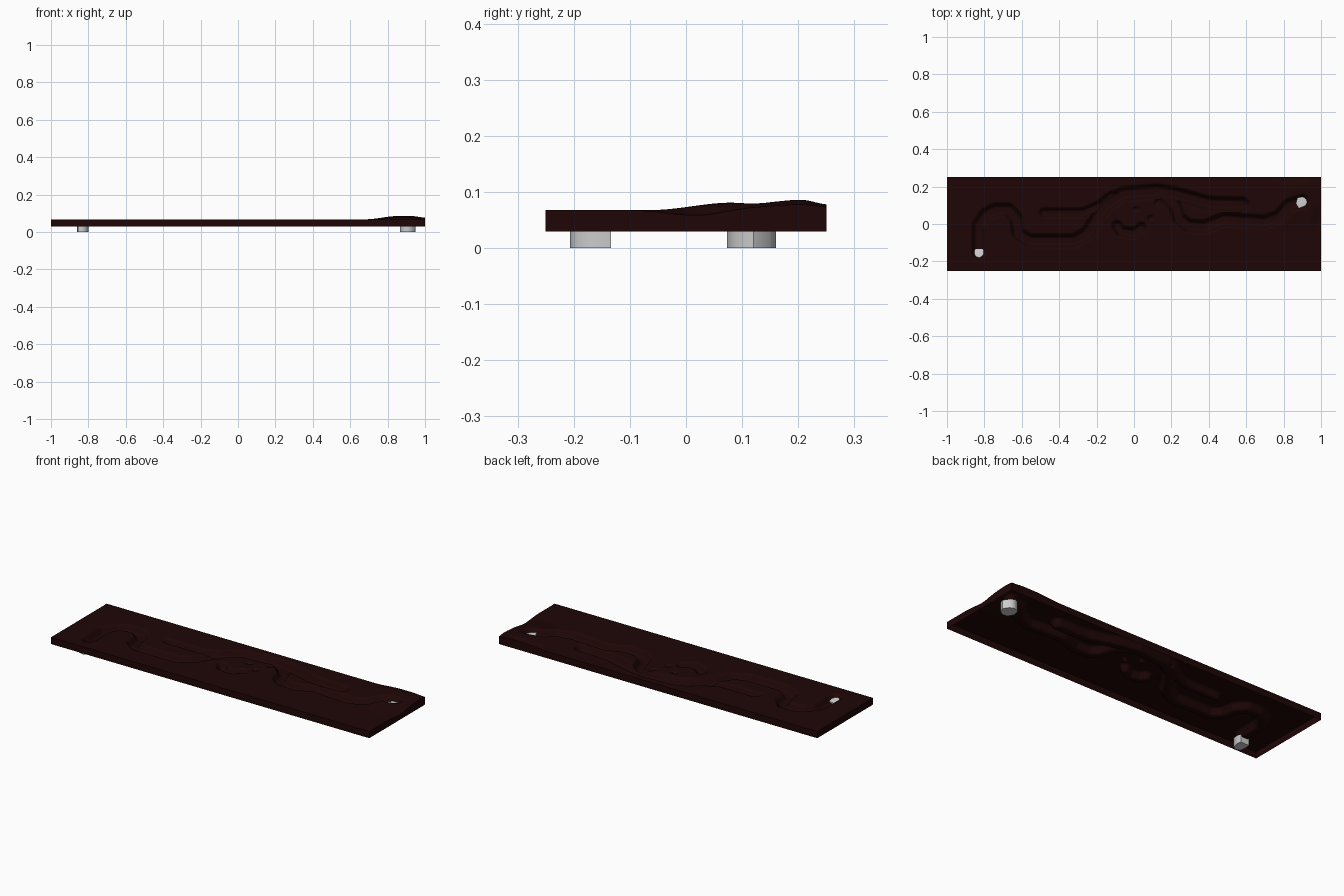
import bpy, bmesh, math
from mathutils import Vector

if "Cube" in bpy.data.objects:
    bpy.data.objects.remove(bpy.data.objects["Cube"])


def mat(name, c):
    m = bpy.data.materials.new(name)
    m.diffuse_color = (*c, 1)
    m.use_nodes = True
    m.node_tree.nodes["Principled BSDF"].inputs["Base Color"].default_value = m.diffuse_color
    return m


soil = mat("dark red brown", (0.0135, 0.0018, 0.0018))
grey = mat("light grey", (0.6, 0.6, 0.6))


def smooth(a, b, v):
    t = max(0.0, min(1.0, (v - a) / (b - a)))
    return t * t * (3 - 2 * t)


# Carved channels: (half width, depth, path)
channels = [
    (0.042, 0.036, [(-.83, -.15), (-.83, -.01), (-.79, .05), (-.74, .075), (-.67, .075),
                    (-.63, .03), (-.62, -.05), (-.56, -.09), (-.32, -.09), (-.25, -.05),
                    (-.20, .03)]),
    (0.030, 0.034, [(-.48, .06), (-.27, .06), (-.18, .10), (-.12, .15)]),
    (0.045, 0.038, [(-.20, .03), (-.15, .10), (-.06, .16), (.12, .175), (.22, .16),
                    (.40, .11), (.58, .105)]),
    (0.034, 0.036, [(-.09, -.01), (-.07, -.04), (0, -.05), (.04, -.02)]),
    (0.042, 0.036, [(.16, .16), (.22, .10), (.24, .03), (.29, -.01), (.38, -.015),
                    (.48, .025), (.70, .01), (.78, .04), (.83, .10), (.90, .12)]),
    (0.016, 0.015, [(.01, .08), (.02, .08)]),
    (0.016, 0.015, [(.085, .03), (.09, .035)]),
    (0.016, 0.015, [(.12, .11), (.13, .12)]),
]


def seg_dist(x, y, a, b):
    dx, dy = b[0] - a[0], b[1] - a[1]
    t = ((x - a[0]) * dx + (y - a[1]) * dy) / (dx * dx + dy * dy)
    t = max(0, min(1, t))
    return math.hypot(x - a[0] - t * dx, y - a[1] - t * dy)


def height(x, y):
    # raised bank in the back right corner, sagging at the right edge
    rise = smooth(.68, .86, x) * (1 - .45 * smooth(.92, 1.0, x))
    hill = rise * (.013 * smooth(-.06, .08, y)
                   + .005 * math.exp(-((y - .2) / .04) ** 2)
                   - .004 * smooth(.21, .25, y))
    hill -= .014 * smooth(.94, 1.0, x) * math.exp(-((y - .03) / .07) ** 2)
    cut = 0
    for w, depth, pts in channels:
        d = min(seg_dist(x, y, a, b) for a, b in zip(pts, pts[1:]))
        if d < w:
            cut = max(cut, depth * (1 - smooth(.35 * w, w, d)))
    return .068 + hill - cut


def finish(bm, name, m, angle):
    me = bpy.data.meshes.new(name)
    bm.to_mesh(me)
    bm.free()
    me.materials.append(m)
    ob = bpy.data.objects.new(name, me)
    bpy.context.collection.objects.link(ob)
    bpy.ops.object.select_all(action='DESELECT')
    ob.select_set(True)
    bpy.context.view_layer.objects.active = ob
    bpy.ops.object.shade_smooth_by_angle(angle=math.radians(angle))
    return ob


# Relief sheet with a skirt, hollow underneath
bm = bmesh.new()
NX, NY = 320, 80
rows = []
for j in range(NY + 1):
    y = -.25 + .5 * j / NY
    rows.append([bm.verts.new((x, y, height(x, y)))
                 for x in (-1 + 2 * i / NX for i in range(NX + 1))])
for j in range(NY):
    for i in range(NX):
        bm.faces.new((rows[j][i], rows[j][i + 1], rows[j + 1][i + 1], rows[j + 1][i]))
border = [e for e in bm.edges if e.is_boundary]
skirt = bmesh.ops.extrude_edge_only(bm, edges=border)
for v in skirt["geom"]:
    if isinstance(v, bmesh.types.BMVert):
        v.co.z = .03
bmesh.ops.recalc_face_normals(bm, faces=bm.faces)
bm.normal_update()
if rows[2][2].link_faces[0].normal.z < 0:
    bmesh.ops.reverse_faces(bm, faces=bm.faces)
finish(bm, "relief_panel", soil, 60)


# Chipped stone pegs with sloping tops standing through the channel ends
def stone(name, outline, top, tilt):
    bm = bmesh.new()
    f = bm.faces.new([bm.verts.new((x, y, 0)) for x, y in outline])
    ex = bmesh.ops.extrude_face_region(bm, geom=[f])
    vs = [v for v in ex["geom"] if isinstance(v, bmesh.types.BMVert)]
    c = sum((v.co for v in vs), Vector()) / len(vs)
    for v in vs:
        d = v.co - c
        v.co.z = top + d.x * tilt[0] + d.y * tilt[1]
    cap = [g for g in ex["geom"] if isinstance(g, bmesh.types.BMFace)]
    bmesh.ops.poke(bm, faces=cap, offset=.004)
    bmesh.ops.recalc_face_normals(bm, faces=bm.faces)
    finish(bm, name, grey, 50)


stone("left_stone", [(-.855, -.20), (-.83, -.207), (-.808, -.195), (-.80, -.16),
                     (-.803, -.134), (-.857, -.134), (-.86, -.165)], .046, (.1, -.2))
stone("right_stone", [(.885, .078), (.91, .073), (.94, .09), (.95, .12), (.93, .15),
                      (.905, .16), (.875, .145), (.865, .11)], .056, (-.15, -.1))
